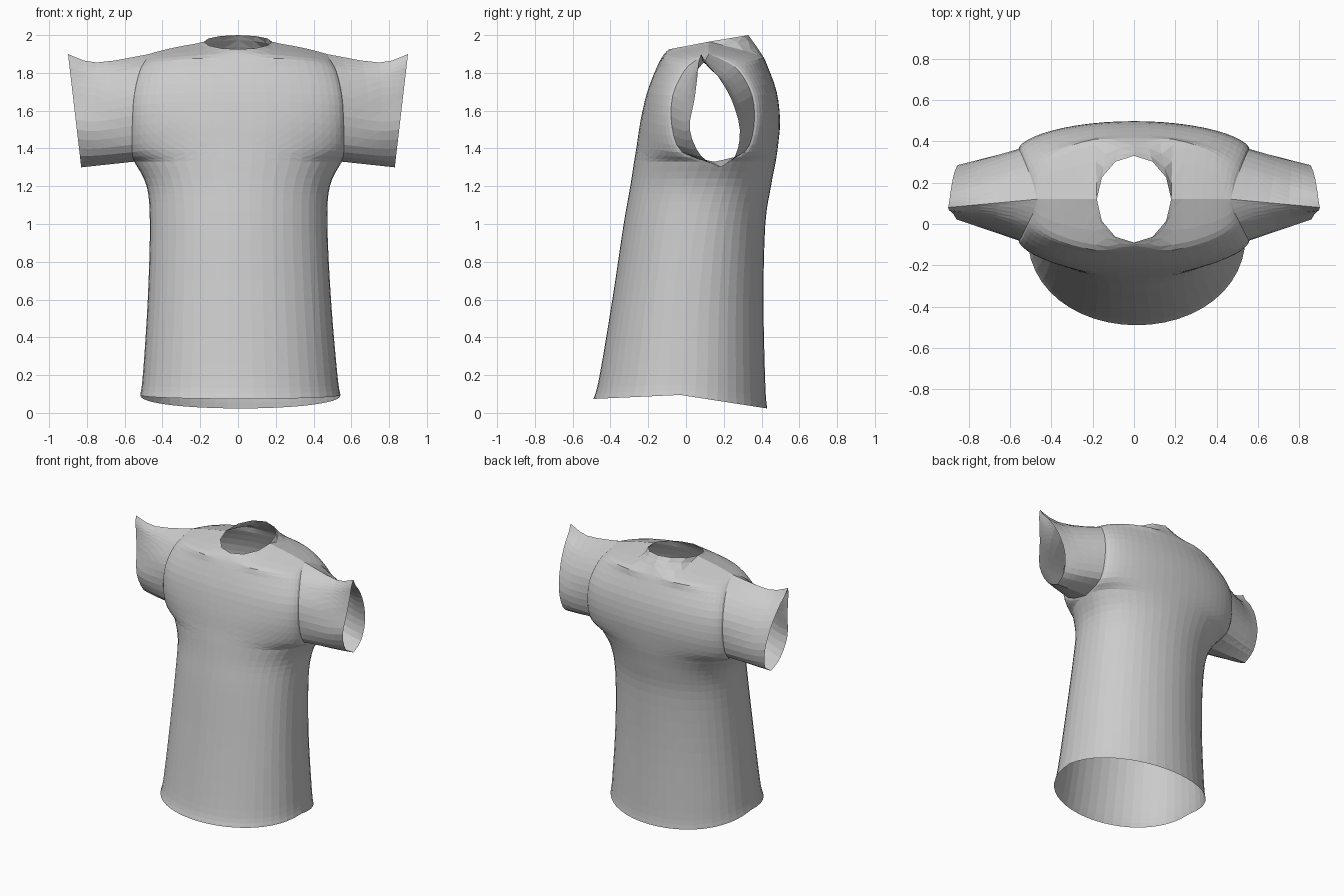
import bpy, bmesh
from math import sin, cos, pi
from mathutils import Vector

cube = bpy.data.objects.get("Cube")
if cube:
    bpy.data.objects.remove(cube)

HALF = 12        # columns from the centre line to a side seam
NECK = 3         # columns from the centre line to the side of the neck

# Body below the armpits: height, half width, front y, back y, side seam y
LOWER = [(.095, .53, -.49, .43, -.03), (.2, .515, -.46, .42, -.02),
         (.6, .485, -.39, .41, 0), (1, .47, -.33, .42, .05),
         (1.2, .485, -.295, .45, .1), (1.33, .55, -.275, .475, .15)]
# Body above them: centre z, armhole z, half width, front y, back y, armhole front y, armhole back y
UPPER = [(1.33, 1.33, .55, -.275, .475, .15, .15), (1.42, 1.38, .56, -.26, .488, -.02, .31),
         (1.55, 1.52, .56, -.24, .498, -.075, .36), (1.7, 1.68, .55, -.205, .48, -.07, .35),
         (1.84, 1.81, .52, -.15, .43, -.01, .28), (1.9, 1.865, .49, -.115, .4, .05, .2),
         (1.97, 1.9, .47, .12, .12, .12, .12)]
# Cuff opening, matched to the rows above: z, front y, back y
CUFF = [(1.3, .18, .18), (1.36, .08, .26), (1.5, .02, .285), (1.66, .045, .24),
        (1.78, .06, .17), (1.85, .065, .11), (1.9, .08, .08)]


def smooth(rows, steps):
    """Add rows between the key rows along a smooth curve."""
    out = []
    for k in range(len(rows) - 1):
        quad = [rows[max(k - 1, 0)], rows[k], rows[k + 1], rows[min(k + 2, len(rows) - 1)]]
        for s in range(steps):
            t = s / steps
            out.append([b + (c - a) * (t / 2) + (2 * a - 5 * b + 4 * c - d) * (t * t / 2)
                        + (3 * b - a - 3 * c + d) * (t ** 3 / 2) for a, b, c, d in zip(*quad)])
    return out + [rows[-1]]


def add_grid(bm, rows):
    verts = [[bm.verts.new(p) for p in row] for row in rows]
    for low, high in zip(verts, verts[1:]):
        for i in range(len(low) - 1):
            bm.faces.new((low[i], low[i + 1], high[i + 1], high[i]))


def lower_row(key, back):
    z, width, front_y, back_y, side = key
    row = []
    for j in range(-HALF, HALF + 1):
        a = j / HALF * pi / 2
        c = max(cos(a), 0) ** .88
        dip = (.085 if back else .025) * c * max(0, 1 - z / .6)
        row.append(Vector((.01 * (1.33 - z) + width * sin(a),
                           side + ((back_y if back else front_y) - side) * c, z - dip)))
    return row


def upper_row(key, back):
    zc, ze, width, front_y, back_y, front_e, back_e = key
    mid, edge = (back_y, back_e) if back else (front_y, front_e)
    power = .88 if key is UPPER[0] else 1.15
    row = []
    for j in range(-HALF, HALF + 1):
        u = j / HALF
        a = u * pi / 2
        row.append(Vector((width * sin(a), edge + (mid - edge) * max(cos(a), 0) ** power,
                           zc + (ze - zc) * sin(a) ** 2)))
    return row


def neck_edge(row, back):
    """Bend the middle of the shoulder line round the neck opening."""
    for j in range(-NECK, NECK + 1):
        a = j / NECK * pi / 2
        c = max(cos(a), 0)
        row[HALF + j] = Vector((.18 * sin(a), .12 + (.21 if back else -.21) * c,
                                1.965 + (.035 if back else -.04) * c))


bm = bmesh.new()
for back in (False, True):
    # Torso panel
    add_grid(bm, smooth([lower_row(k, back) for k in LOWER], 4))
    # Chest and shoulder panel
    chest = [upper_row(k, back) for k in UPPER]
    neck_edge(chest[-1], back)
    add_grid(bm, smooth(chest, 3))
    # Sleeve panels, from armhole to cuff
    for side, col in ((-1, 0), (1, -1)):
        keys = []
        for row, (z, front_y, back_y) in zip(chest, CUFF):
            high = (z - 1.3) / .6
            cuff = Vector((side * (.83 + .07 * high), back_y if back else front_y, z))
            mid = row[col].lerp(cuff, .65)
            mid.z -= .045 * high
            keys.append([row[col], mid, cuff])
        loops = list(zip(*smooth(keys, 3)))
        add_grid(bm, smooth(loops, 3))

# Sew the panels together
bmesh.ops.remove_doubles(bm, verts=bm.verts, dist=.0005)
bmesh.ops.recalc_face_normals(bm, faces=bm.faces)
bmesh.ops.triangulate(bm, faces=bm.faces)

mesh = bpy.data.meshes.new("shirt")
bm.to_mesh(mesh)
bm.free()
shirt = bpy.data.objects.new("shirt", mesh)
bpy.context.collection.objects.link(shirt)

# Plain grey cloth
cloth = bpy.data.materials.new("grey_cloth")
cloth.use_nodes = True
cloth.diffuse_color = (.6, .6, .6, 1)
cloth.node_tree.nodes["Principled BSDF"].inputs["Base Color"].default_value = (.6, .6, .6, 1)
mesh.materials.append(cloth)
